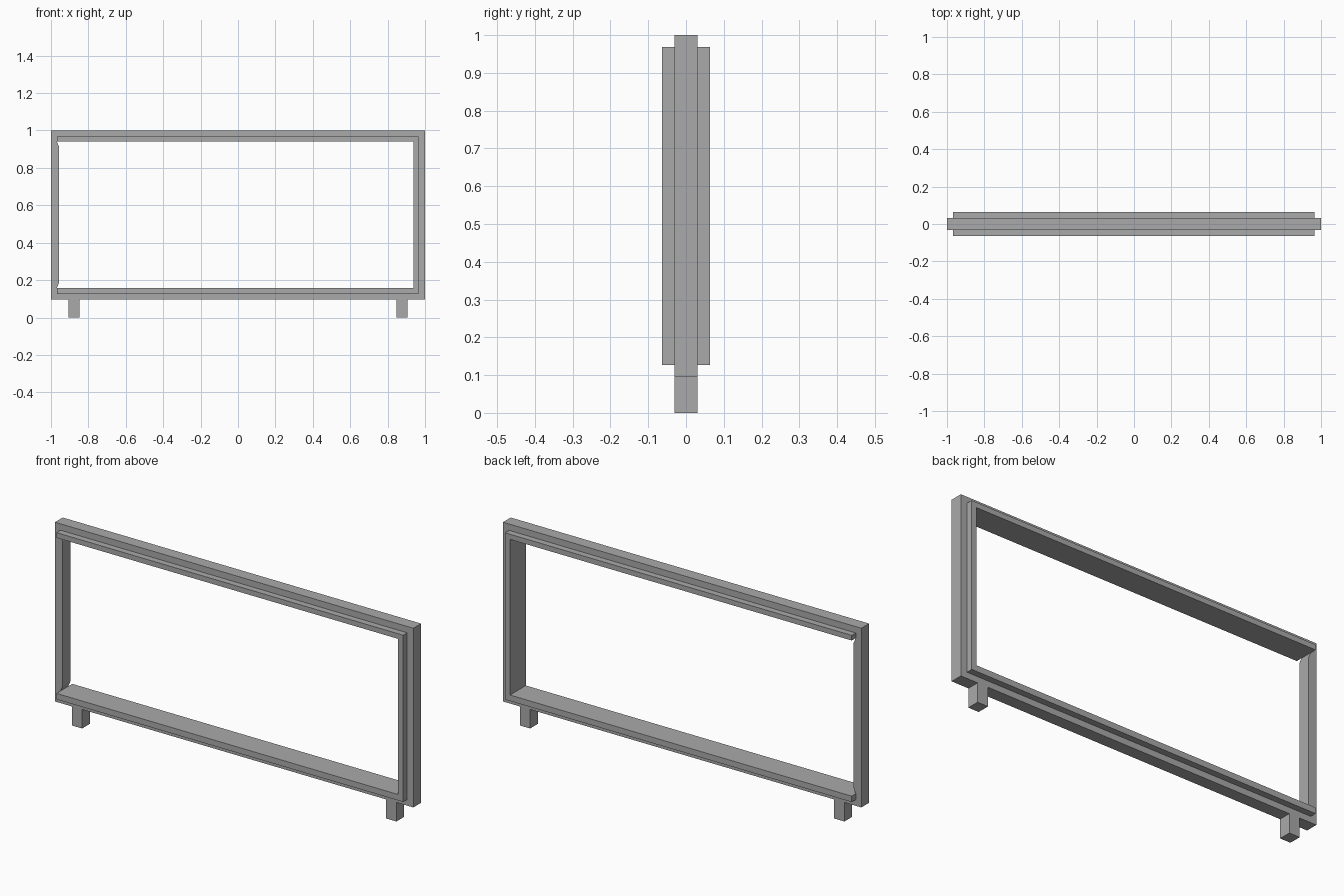
import bpy
import bmesh

# Remove the default cube
cube = bpy.data.objects.get("Cube")
if cube:
    bpy.data.objects.remove(cube, do_unlink=True)

# Single grey finish
grey = bpy.data.materials.new("metal_grey")
grey.use_nodes = True
grey.diffuse_color = (0.4, 0.4, 0.4, 1)
grey.node_tree.nodes["Principled BSDF"].inputs["Base Color"].default_value = grey.diffuse_color


def slab(name, loops, half_depth):
    """Fill outlines in the x-z plane (later loops are holes), extrude along y."""
    bm = bmesh.new()
    for loop in loops:
        verts = [bm.verts.new((x, -half_depth, z)) for x, z in loop]
        for a, b in zip(verts, verts[1:] + verts[:1]):
            bm.edges.new((a, b))
    bmesh.ops.triangle_fill(bm, edges=bm.edges[:], use_beauty=True)
    out = bmesh.ops.extrude_face_region(bm, geom=bm.faces[:], use_keep_orig=True)
    moved = [v for v in out["geom"] if isinstance(v, bmesh.types.BMVert)]
    bmesh.ops.translate(bm, verts=moved, vec=(0, 2 * half_depth, 0))
    bmesh.ops.recalc_face_normals(bm, faces=bm.faces[:])
    mesh = bpy.data.meshes.new(name)
    bm.to_mesh(mesh)
    bm.free()
    mesh.materials.append(grey)
    obj = bpy.data.objects.new(name, mesh)
    bpy.context.collection.objects.link(obj)
    return obj


def rect(x0, x1, z0, z1):
    return [(x0, z0), (x1, z0), (x1, z1), (x0, z1)]


FRAME_DEPTH, TRIM_DEPTH = 0.031, 0.063
BASE, TOP = 0.096, 1.0
LEFT, RIGHT = -0.969, 0.966          # trim ends
LOW, HIGH = 0.127, 0.968             # trim outer edges
IN_RIGHT, IN_LOW, IN_HIGH = 0.938, 0.157, 0.942
POST, CHAMFER = -0.957, 0.028        # thicker post with chamfered ends

# Outer frame, its opening holding the trim and the thicker post
opening = [(LEFT, LOW), (RIGHT, LOW), (RIGHT, HIGH), (LEFT, HIGH),
           (LEFT, IN_HIGH), (POST, IN_HIGH - CHAMFER),
           (POST, IN_LOW + CHAMFER), (LEFT, IN_LOW)]
slab("outer_frame", [rect(-1, 1, BASE, TOP), opening], FRAME_DEPTH)

# Raised three-sided inner trim, open towards the thicker post
slab("inner_trim", [[(LEFT, LOW), (RIGHT, LOW), (RIGHT, HIGH), (LEFT, HIGH),
                     (LEFT, IN_HIGH), (IN_RIGHT, IN_HIGH),
                     (IN_RIGHT, IN_LOW), (LEFT, IN_LOW)]], TRIM_DEPTH)

# Two feet
for side, x in (("right", -0.877), ("left", 0.877)):
    slab(side + "_foot", [rect(x - 0.029, x + 0.029, 0, BASE)], FRAME_DEPTH)
